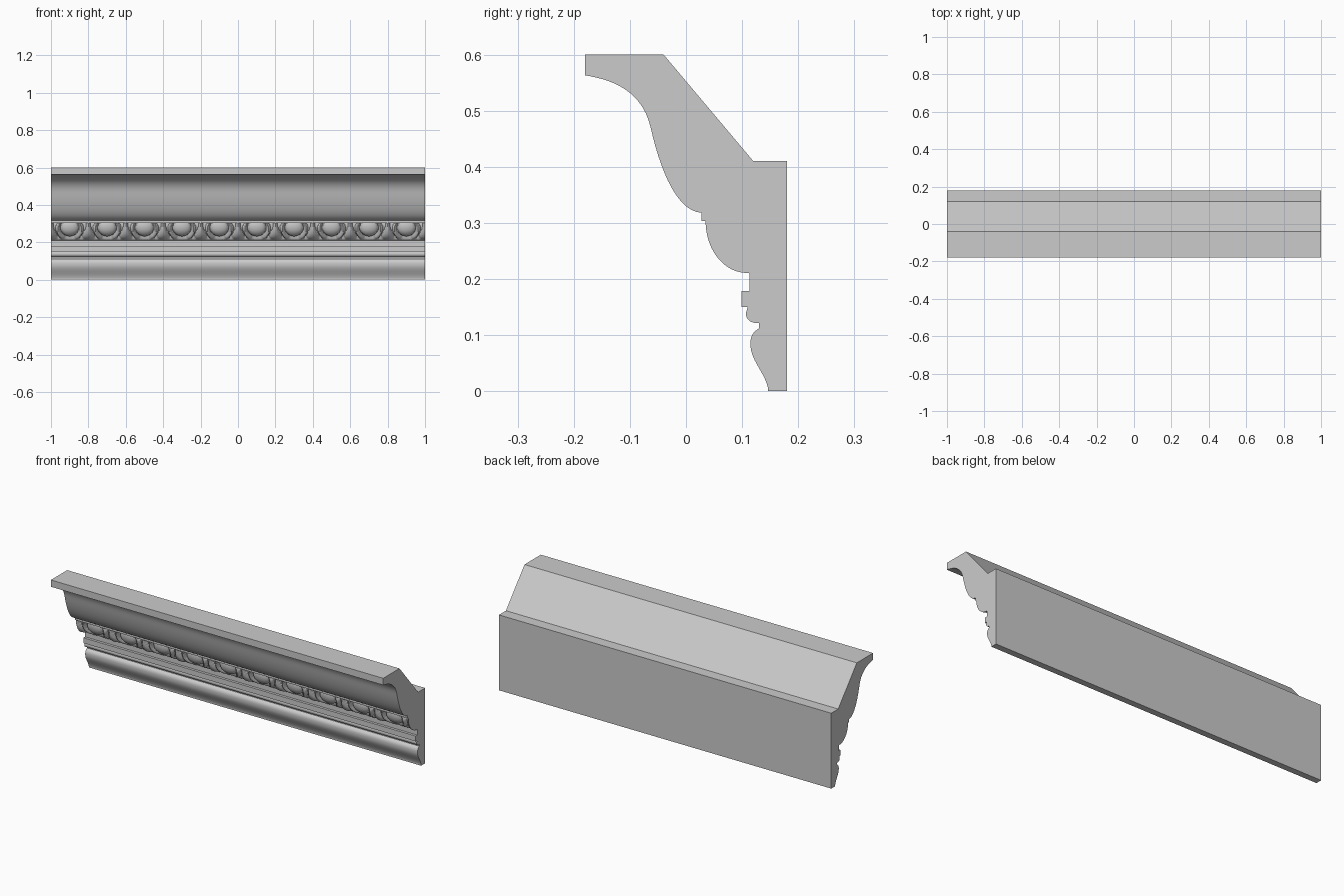
import bpy, bmesh, math

if "Cube" in bpy.data.objects:
    bpy.data.objects.remove(bpy.data.objects["Cube"])


def bezier(p0, p1, p2, p3, n=14):
    """Points along a cubic curve, both ends included."""
    pts = []
    for i in range(n + 1):
        t = i / n
        s = 1 - t
        w = (s**3, 3*s*s*t, 3*s*t*t, t**3)
        pts.append(tuple(sum(k * p[a] for k, p in zip(w, (p0, p1, p2, p3))) for a in (0, 1)))
    return pts


def loft(name, sections, angle):
    """Join closed cross-sections (lists of xyz) into a capped solid."""
    bm = bmesh.new()
    rings = [[bm.verts.new(p) for p in s] for s in sections]
    n = len(rings[0])
    for a, b in zip(rings, rings[1:]):
        for i in range(n):
            j = (i + 1) % n
            bm.faces.new((a[i], a[j], b[j], b[i]))
    bm.faces.new(rings[0])
    bm.faces.new(rings[-1])
    bmesh.ops.recalc_face_normals(bm, faces=bm.faces)
    me = bpy.data.meshes.new(name)
    bm.to_mesh(me)
    bm.free()
    ob = bpy.data.objects.new(name, me)
    bpy.context.collection.objects.link(ob)
    bpy.ops.object.select_all(action='DESELECT')
    ob.select_set(True)
    bpy.context.view_layer.objects.active = ob
    bpy.ops.object.shade_smooth_by_angle(angle=math.radians(angle))
    return ob


# Cornice body: (y, z) profile from the back round the foot and up the front
profile = [(-0.04, 0.60), (0.12, 0.41), (0.18, 0.41), (0.18, 0.0), (0.146, 0.0)]
profile += bezier((0.146, 0.006), (0.140, 0.034), (0.115, 0.055), (0.115, 0.083))      # foot
profile += bezier((0.115, 0.083), (0.114, 0.100), (0.121, 0.106), (0.130, 0.112))[1:]
profile += bezier((0.130, 0.122), (0.117, 0.120), (0.106, 0.127), (0.107, 0.140))      # bead
profile += [(0.110, 0.150), (0.099, 0.150), (0.099, 0.179), (0.113, 0.179),            # fillets
            (0.113, 0.303), (0.028, 0.303)]
profile += bezier((0.028, 0.318), (-0.015, 0.320), (-0.045, 0.390), (-0.063, 0.470))   # cyma
profile += bezier((-0.063, 0.470), (-0.078, 0.535), (-0.130, 0.555), (-0.180, 0.563))[1:]
profile += [(-0.18, 0.60)]
loft("cornice_body", [[(x, y, z) for y, z in profile] for x in (-1, 1)], 30)


# Egg-and-dart band: quarter-round surface carved by a relief height
def bump(d):
    return math.sqrt(max(0.0, 1 - d * d))


def relief(x, z):
    """0 = groove floor, 1 = full quarter-round surface."""
    u = abs((x + 1) % 0.2 - 0.1)                    # distance from egg centre
    dz = z - 0.268
    e = math.hypot(u / 0.047, dz / (0.052 if dz < 0 else 0.075))
    egg = bump(e)
    es = math.hypot(u / 0.047, min(dz, 0) / 0.052)  # open-topped shell
    if dz > 0:
        es += 0.25 * (dz / 0.035) ** 2 * (u / 0.07)
    shell = 0.85 * bump((es - 1.34) / 0.22)
    low = max(0.0, min(1.0, (0.303 - z) / 0.09))
    dart = bump((0.1 - u) / (0.010 + 0.026 * low ** 2))
    return max(egg, shell, dart)


sections = []
PER_EGG, ARC = 48, 36
for i in range(10 * PER_EGG + 1):
    x = -1 + 0.2 * i / PER_EGG
    ring = []
    for j in range(ARC + 1):
        a = math.radians(85) * j / ARC
        c, s = math.cos(a), math.sin(a)
        cut = 0.022 * (1 - relief(x, 0.303 - 0.092 * s)) * min(1, (ARC - j) / 5)
        ring.append((x, 0.108 - (0.073 - cut) * c, 0.303 - (0.092 - cut) * s))
    ring += [(x, 0.114, 0.210), (x, 0.114, 0.303)]
    sections.append(ring)
loft("egg_and_dart_band", sections, 40)
